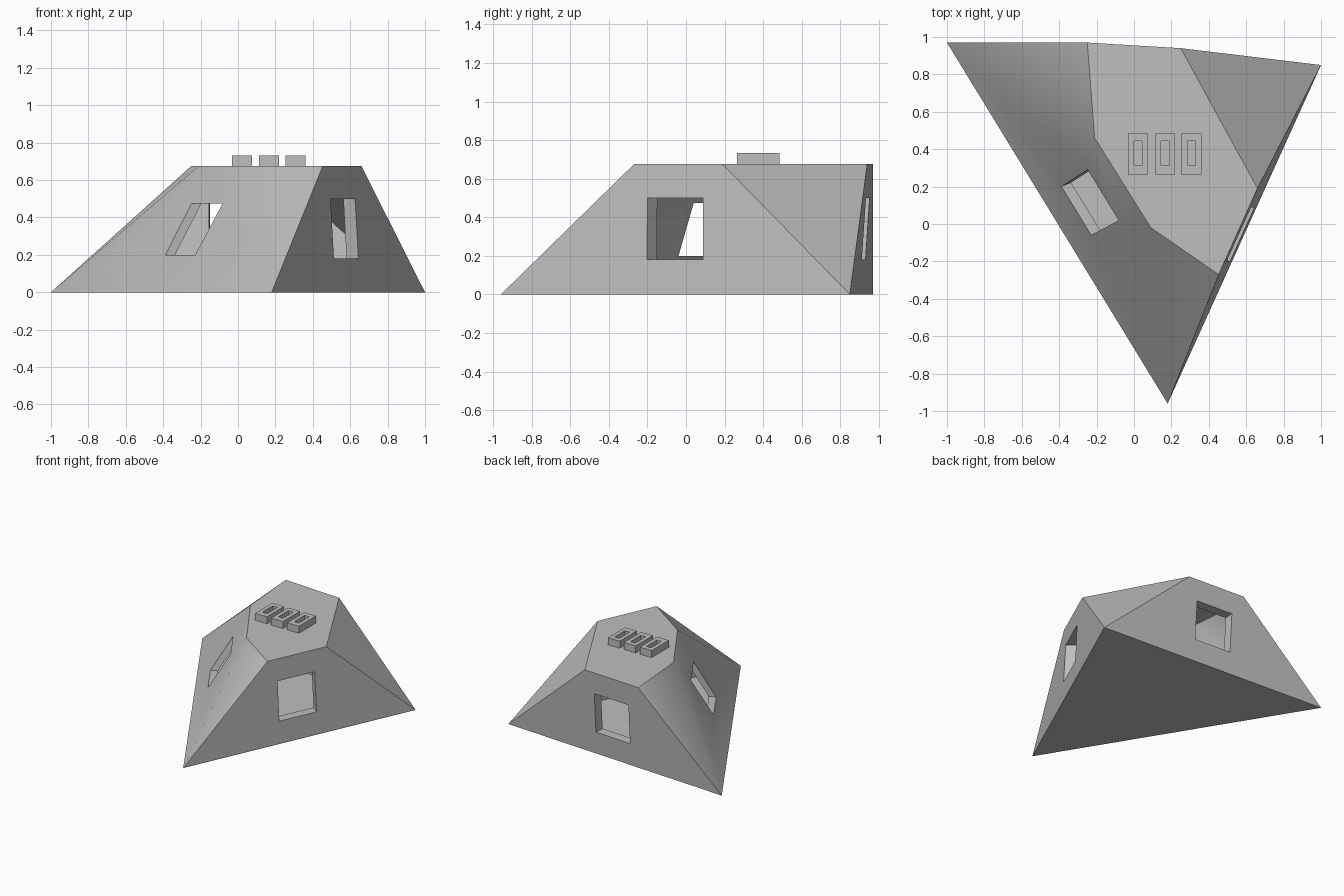
import bpy
import bmesh
from mathutils import Vector

if "Cube" in bpy.data.objects:
    bpy.data.objects.remove(bpy.data.objects["Cube"], do_unlink=True)

concrete = bpy.data.materials.new("grey_concrete")
concrete.use_nodes = True
grey = (0.52, 0.52, 0.52, 1)
concrete.diffuse_color = grey
concrete.node_tree.nodes["Principled BSDF"].inputs["Base Color"].default_value = grey


def add_object(name, bm):
    bmesh.ops.recalc_face_normals(bm, faces=bm.faces[:])
    mesh = bpy.data.meshes.new(name)
    bm.to_mesh(mesh)
    bm.free()
    mesh.materials.append(concrete)
    obj = bpy.data.objects.new(name, mesh)
    bpy.context.collection.objects.link(obj)
    return obj


def solid(name, points, faces):
    bm = bmesh.new()
    verts = [bm.verts.new(p) for p in points]
    for face in faces:
        bm.faces.new([verts[i] for i in face])
    return add_object(name, bm)


def prism(name, outline, push):
    """Sweep a four-sided outline through a wall along push."""
    push = Vector(push)
    points = [Vector(p) - push for p in outline] + [Vector(p) + 2 * push for p in outline]
    sides = [(i, (i + 1) % 4, (i + 1) % 4 + 4, i + 4) for i in range(4)]
    return solid(name, points, sides + [(0, 1, 2, 3), (4, 5, 6, 7)])


def box(name, lo, hi):
    outline = [(lo[0], lo[1]), (hi[0], lo[1]), (hi[0], hi[1]), (lo[0], hi[1])]
    points = [(x, y, z) for z in (lo[2], hi[2]) for x, y in outline]
    sides = [(i, (i + 1) % 4, (i + 1) % 4 + 4, i + 4) for i in range(4)]
    return solid(name, points, sides + [(0, 1, 2, 3), (4, 5, 6, 7)])


def carve(target, cutter):
    cutter.hide_render = True
    mod = target.modifiers.new("carve", 'BOOLEAN')
    mod.operation = 'DIFFERENCE'
    mod.solver = 'EXACT'
    mod.object = cutter
    bpy.context.view_layer.objects.active = target
    bpy.ops.object.modifier_apply(modifier=mod.name)
    bpy.data.objects.remove(cutter, do_unlink=True)


# Outer shell: triangular base rising to a six-sided roof
ROOF = 0.675
base = [(-1, 0.97), (1, 0.85), (0.18, -0.96)]
roof = [(-0.25, 0.97), (0.25, 0.94), (0.66, 0.19),
        (0.453, -0.27), (0.09, -0.02), (-0.21, 0.46)]
corners = [(x, y, 0) for x, y in base] + [(x, y, ROOF) for x, y in roof]
shell_faces = [(0, 1, 2), (3, 4, 5, 6, 7, 8),
               (0, 1, 4, 3), (1, 2, 6, 5), (2, 0, 8, 7),
               (1, 4, 5), (2, 6, 7), (0, 8, 3)]
shell = solid("bunker_shell", corners, shell_faces)

# Room inside: a block trimmed by each outer face moved inwards
room = bmesh.new()
bmesh.ops.create_cube(room, size=4)
for face in shell.data.polygons:
    n = face.normal
    slanted_west = n.x < -0.2
    thickness = 0.046 if slanted_west or abs(n.z) > 0.95 else 0.078
    bmesh.ops.bisect_plane(room, geom=room.verts[:] + room.edges[:] + room.faces[:],
                           plane_co=face.center - n * thickness, plane_no=n,
                           clear_outer=True)
    bmesh.ops.holes_fill(room, edges=room.edges[:], sides=0)
carve(shell, add_object("room_cutter", room))

# Window openings, one in each wall
sill, head = 0.18, 0.5
back_outline = [(x, 0.91 - 0.06 * x + 0.067 * z, z)
                for x, z in ((-0.15, sill), (0.17, sill), (0.17, head), (-0.15, head))]
right_outline = [(0.51, -0.2, sill), (0.64, 0.09, sill),
                 (0.625, 0.09, head), (0.495, -0.2, head)]
slanted_outline = [(-0.39, 0.2, 0.2), (-0.23, -0.06, 0.2),
                   (-0.08, 0.02, 0.475), (-0.25, 0.29, 0.475)]
for outline, push in ((back_outline, (-0.005, -0.08, 0)),
                      (right_outline, (-0.07, 0.057, 0)),
                      (slanted_outline, (0.05, 0.02, 0))):
    carve(shell, prism("window_cutter", outline, push))

# Smooth only the shallow folds of the slanted wall
bpy.ops.object.select_all(action='DESELECT')
shell.select_set(True)
bpy.context.view_layer.objects.active = shell
bpy.ops.object.shade_smooth_by_angle(angle=0.5236)

# Three slotted vents in a row on the roof
for i in range(3):
    x = 0.022 + 0.143 * i
    vent = box(f"roof_vent_{i + 1}", (x - 0.053, 0.265, ROOF - 0.005), (x + 0.053, 0.485, 0.732))
    carve(vent, box("slot_cutter", (x - 0.021, 0.312, ROOF - 0.1), (x + 0.021, 0.445, 0.8)))
